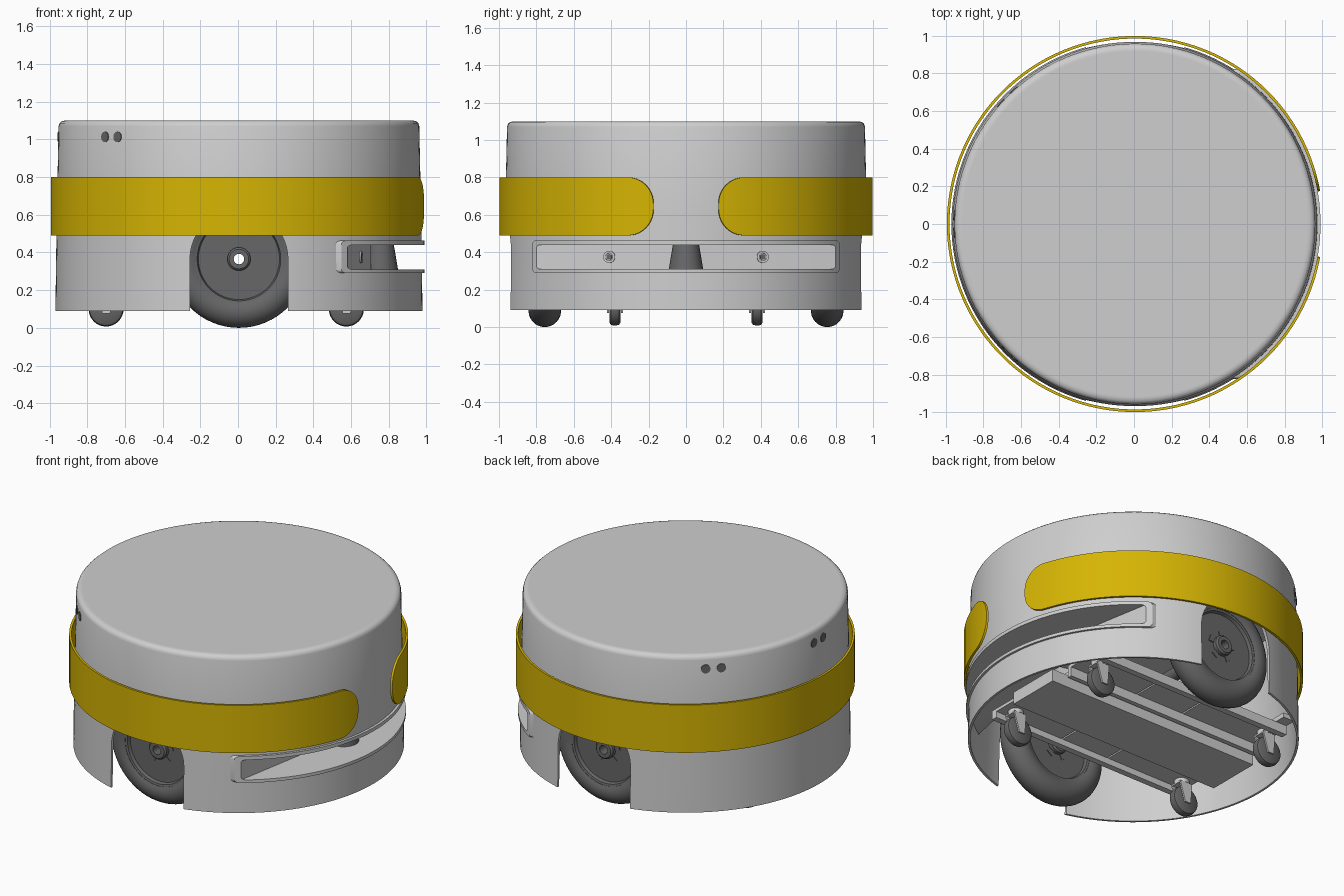
import bpy, bmesh, math
from math import sin, cos, pi, radians
from mathutils import Matrix, Vector

if "Cube" in bpy.data.objects:
    bpy.data.objects.remove(bpy.data.objects["Cube"])


def material(name, rgb):
    m = bpy.data.materials.new(name)
    m.use_nodes = True
    m.diffuse_color = (*rgb, 1)
    m.node_tree.nodes["Principled BSDF"].inputs["Base Color"].default_value = (*rgb, 1)
    return m


GREY = material("light grey", (0.62, 0.62, 0.62))
YELLOW = material("yellow", (0.67, 0.46, 0.001))
DARK = material("dark grey", (0.135, 0.135, 0.135))
CX = 0.005  # centre of the round body, balancing the gap in the band


def finish(name, bm, mat, matrix=None):
    bmesh.ops.recalc_face_normals(bm, faces=bm.faces)
    if matrix:
        bm.transform(matrix)
    me = bpy.data.meshes.new(name)
    bm.to_mesh(me)
    bm.free()
    ob = bpy.data.objects.new(name, me)
    bpy.context.collection.objects.link(ob)
    if mat:
        me.materials.append(mat)
    return ob


def activate(ob):
    bpy.ops.object.select_all(action='DESELECT')
    ob.select_set(True)
    bpy.context.view_layer.objects.active = ob


def smooth(ob, angle=35):
    activate(ob)
    bpy.ops.object.shade_smooth_by_angle(angle=radians(angle))


def lathe(name, profile, mat, matrix=None, closed=True, steps=48):
    """Spin a (radius, height) profile about z."""
    bm = bmesh.new()
    vs = [bm.verts.new((r, 0, h)) for r, h in profile]
    es = [bm.edges.new(p) for p in zip(vs, vs[1:])]
    if closed:
        es.append(bm.edges.new((vs[-1], vs[0])))
    bmesh.ops.spin(bm, geom=vs + es, cent=(0, 0, 0), axis=(0, 0, 1),
                   angle=2 * pi, steps=steps, use_merge=False)
    bmesh.ops.remove_doubles(bm, verts=bm.verts, dist=1e-5)
    ob = finish(name, bm, mat, matrix)
    smooth(ob)
    return ob


def prism(name, outline, lo, hi, mat=None, matrix=None, round_y=None, radius=0.02):
    """Extrude an outline from z = lo to z = hi; round the edges beyond |y| = round_y."""
    bm = bmesh.new()
    f = bm.faces.new([bm.verts.new((x, y, lo)) for x, y in outline])
    top = bmesh.ops.extrude_face_region(bm, geom=[f])["geom"]
    bmesh.ops.translate(bm, vec=(0, 0, hi - lo),
                        verts=[v for v in top if isinstance(v, bmesh.types.BMVert)])
    if round_y:
        ends = [e for e in bm.edges if all(abs(v.co.y) > round_y for v in e.verts)
                and abs(e.verts[0].co.z - e.verts[1].co.z) < 1e-4]
        bmesh.ops.bevel(bm, geom=ends, offset=radius, segments=5, profile=0.5,
                        affect='EDGES')
    return finish(name, bm, mat, matrix)


def box(name, x0, x1, y0, y1, z0, z1, mat):
    return prism(name, [(x0, y0), (x1, y0), (x1, y1), (x0, y1)], z0, z1, mat)


def cut(ob, cutter):
    mod = ob.modifiers.new("cut", 'BOOLEAN')
    mod.operation, mod.solver, mod.object = 'DIFFERENCE', 'EXACT', cutter
    activate(ob)
    bpy.ops.object.modifier_apply(modifier=mod.name)


def arc(r, a0, a1, n):
    return [(r * cos(radians(a0 + (a1 - a0) * i / n)),
             r * sin(radians(a0 + (a1 - a0) * i / n))) for i in range(n + 1)]


def along_y(x, y, z):
    """Turn local z into the y axis, with local y pointing up."""
    return Matrix.Translation((x, y, z)) @ Matrix.Rotation(pi / 2, 4, 'X')


CENTRE = Matrix.Translation((CX, 0, 0))

# Hollow body shell with a rounded top rim
shell = lathe("body_shell", [
    (0, 1.10), (0.915, 1.10), (0.925, 1.10), (0.941, 1.096), (0.952, 1.086),
    (0.957, 1.07), (0.967, 0.6), (0.974, 0.09), (0.960, 0.09), (0.93, 1.06), (0, 1.06)],
    GREY, CENTRE, closed=False, steps=128)

# Wheel openings and scanner slot
arch = [(-0.26, 0.0), (0.26, 0.0)] + [(x, y + 0.365) for x, y in arc(0.26, 0, 180, 24)]
arch_cutter = prism("arch_cutter", arch, -1.2, 1.2, None, along_y(CX, 0, 0))
slot_cutter = prism("slot_cutter", [(0.70, -0.1), (0.575, -0.80), (1.2, -0.80),
                                    (1.2, 0.80), (0.575, 0.80), (0.70, 0.1)],
                    0.31, 0.44, None, CENTRE, round_y=0.79)
liner = prism("slot_liner", arc(0.985, -56.5, 56.5, 48)
              + [(0.51, 0.8214), (0.66, 0.1), (0.66, -0.1), (0.51, -0.8214)],
              0.29, 0.463, GREY, CENTRE, round_y=0.82)
cut(shell, arch_cutter)
cut(shell, slot_cutter)
cut(liner, slot_cutter)
for c in (arch_cutter, slot_cutter):
    bpy.data.objects.remove(c)
smooth(shell)
smooth(liner, 20)

# Scanner post and wall screws inside the slot
lathe("scanner_post", [(0, 0.31), (0.092, 0.31), (0.07, 0.44), (0, 0.44)], DARK,
      Matrix.Translation((0.757, 0, 0)), closed=False)
for s in (-1, 1):
    aim = Vector((0.984, 0.178 * s, 0)).to_track_quat('Z', 'Y').to_matrix().to_4x4()
    place = Matrix.Translation((0.65, 0.41 * s, 0.375)) @ aim
    lathe("slot_screw_ring", [(0.02, 0), (0.032, 0), (0.032, 0.008), (0.02, 0.008)],
          GREY, place, steps=24)
    lathe("slot_screw", [(0, 0.006), (0.015, 0.006), (0.015, 0)], DARK, place,
          closed=False, steps=16)

# Yellow bumper band, open at the slot side, with rounded ends
bm = bmesh.new()
R, MID, HALF, ROUND = 0.998, 0.645, 0.155, 0.14
start = math.asin(0.175 / R)
ends = [ROUND * (1 - cos(pi / 2 * i / 10)) / R for i in range(11)]
span = 2 * pi - 2 * start
angles = ends + [ends[-1] + (span - 2 * ends[-1]) * i / 110 for i in range(1, 110)]
angles += [span - e for e in reversed(ends)]
cols = []
for a in angles:
    s = min(min(a, span - a) * R, ROUND)
    h = HALF - ROUND + math.sqrt(max(0, ROUND ** 2 - (ROUND - s) ** 2))
    x, y = R * cos(start + a), R * sin(start + a)
    cols.append([bm.verts.new((x, y, MID - h)), bm.verts.new((x, y, MID + h))])
for a, b in zip(cols, cols[1:]):
    bm.faces.new((a[0], b[0], b[1], a[1]))
band = finish("bumper_band", bm, YELLOW, CENTRE)
mod = band.modifiers.new("thickness", 'SOLIDIFY')
mod.thickness, mod.offset = 0.014, -1
activate(band)
bpy.ops.object.modifier_apply(modifier=mod.name)
smooth(band)

# Pairs of round sensors near the top
for a in (135, 180, 225):
    for d in (-2.8, 2.8):
        t = radians(a + d)
        n = Vector((cos(t), sin(t), 0))
        lathe("sensor", [(0, 0.004), (0.028, 0.004), (0.028, -0.01)], DARK,
              Matrix.Translation(n * 0.958 + Vector((CX, 0, 1.013)))
              @ n.to_track_quat('Z', 'Y').to_matrix().to_4x4(), closed=False, steps=20)

# Drive wheels on a hollow axle
for s in (-1, 1):
    m = along_y(CX, 0.755 * s, 0.365)
    tyre = [(0.278 + 0.087 * cos(radians(a)), 0.087 * sin(radians(a)))
            for a in range(-120, 121, 12)]
    lathe("drive_tyre", tyre, DARK, m, steps=64)
    lathe("drive_rim", [(0.05, 0.05), (0.215, 0.05), (0.222, 0.07), (0.238, 0.074),
                        (0.238, -0.074), (0.222, -0.07), (0.215, -0.05), (0.05, -0.05)],
          DARK, m, steps=64)
    lathe("drive_hub", [(0.028, 0.085), (0.052, 0.085), (0.062, 0.075),
                        (0.062, -0.075), (0.052, -0.085), (0.028, -0.085)], DARK, m, steps=32)
    for i in range(5):
        w = m @ Matrix.Rotation(2 * pi * i / 5 + pi / 10, 4, 'Z')
        prism("rim_rib", [(0.06, -0.014), (0.095, -0.022), (0.095, 0.022), (0.06, 0.014)],
              -0.055, 0.055, DARK, w)
lathe("axle_tube", [(0.028, -0.8), (0.04, -0.8), (0.04, 0.8), (0.028, 0.8)], DARK,
      along_y(CX, 0, 0.365), steps=24)

# Swivel casters
for x in (-0.70, 0.575):
    for y in (-0.38, 0.38):
        m = along_y(x, y, 0.1)
        lathe("caster_wheel", [(0, -0.03), (0.075, -0.03), (0.088, -0.022), (0.093, 0),
                               (0.088, 0.022), (0.075, 0.03), (0, 0.03)],
              DARK, m, closed=False, steps=32)
        for s in (-1, 1):
            prism("caster_fork", [(-0.02, -0.025), (0.02, -0.025), (0.06, 0.1), (-0.03, 0.1)],
                  s * 0.037 - 0.005, s * 0.037 + 0.005, GREY, m)
        box("caster_bridge", x - 0.03, x + 0.06, y - 0.042, y + 0.042, 0.196, 0.206, GREY)
        lathe("caster_swivel", [(0, 0.206), (0.045, 0.206), (0.045, 0.23), (0, 0.23)],
              GREY, Matrix.Translation((x + 0.015, y, 0)), closed=False, steps=24)

# Underside chassis: centre tray, side plates, rails and cross bars
box("centre_tray", -0.76, 0.78, -0.175, 0.185, 0.12, 0.2, GREY)
for s in (-1, 1):
    def strip(name, x0, x1, a, b, z0, z1):
        box(name, x0, x1, min(a * s, b * s), max(a * s, b * s), z0, z1, GREY)
    strip("inner_rail", -0.76, 0.68, 0.205, 0.235, 0.17, 0.25)
    for x0, x1 in ((-0.76, -0.18), (-0.17, 0.17), (0.18, 0.68)):
        strip("side_plate", x0, x1, 0.235, 0.45, 0.23, 0.25)
    strip("outer_rail", -0.76, 0.68, 0.45, 0.49, 0.19, 0.25)
for x in (-0.72, 0.56):
    box("cross_bar", x - 0.04, x + 0.04, -0.56, 0.56, 0.25, 0.28, GREY)
